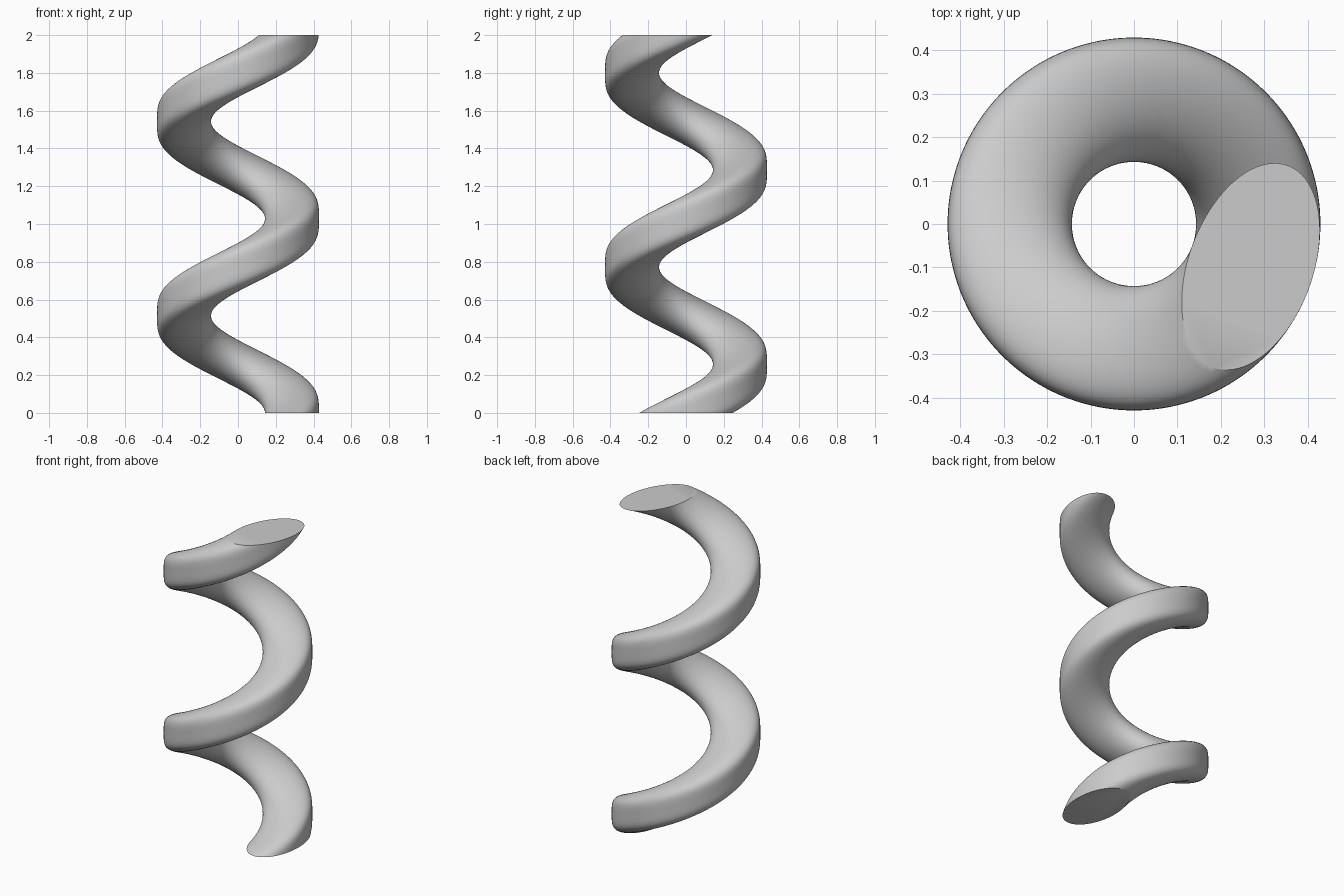
import bpy, bmesh, math
from mathutils import Matrix, Vector

cube = bpy.data.objects.get("Cube")
if cube:
    bpy.data.objects.remove(cube, do_unlink=True)

HEIGHT = 2.0
TWIST = math.radians(700)       # total turn, counter-clockwise going up
COIL_RADIUS = 0.2857            # axis to centre of the section
HALF_RADIAL = 0.1429            # horizontal elliptical section
HALF_TANGENT = 0.2474
SIDES, STEPS = 96, 280

# Plain grey material
grey = bpy.data.materials.new("plain grey")
grey.use_nodes = True
colour = (0.6, 0.6, 0.6, 1.0)
grey.diffuse_color = colour
grey.node_tree.nodes["Principled BSDF"].inputs["Base Color"].default_value = colour

# Elliptical section lying flat on the ground, offset from the axis
bm = bmesh.new()
placement = (Matrix.Translation((COIL_RADIUS, 0, 0))
             @ Matrix.Diagonal((HALF_RADIAL, HALF_TANGENT, 1, 1)))
bmesh.ops.create_circle(bm, segments=SIDES, radius=1, matrix=placement)

# Sweep the section up and around the axis
bmesh.ops.spin(bm, geom=bm.verts[:] + bm.edges[:], cent=(0, 0, 0),
               axis=(0, 0, 1), dvec=Vector((0, 0, HEIGHT / STEPS)),
               angle=TWIST, steps=STEPS)

# Close the flat ends
bmesh.ops.holes_fill(bm, edges=[e for e in bm.edges if e.is_boundary], sides=0)
bmesh.ops.recalc_face_normals(bm, faces=bm.faces[:])

mesh = bpy.data.meshes.new("spiral_coil")
bm.to_mesh(mesh)
bm.free()
mesh.materials.append(grey)
coil = bpy.data.objects.new("spiral_coil", mesh)
bpy.context.collection.objects.link(coil)

# Smooth sides with sharp rims at the ends
bpy.ops.object.select_all(action='DESELECT')
coil.select_set(True)
bpy.context.view_layer.objects.active = coil
bpy.ops.object.shade_smooth_by_angle(angle=math.radians(30))
